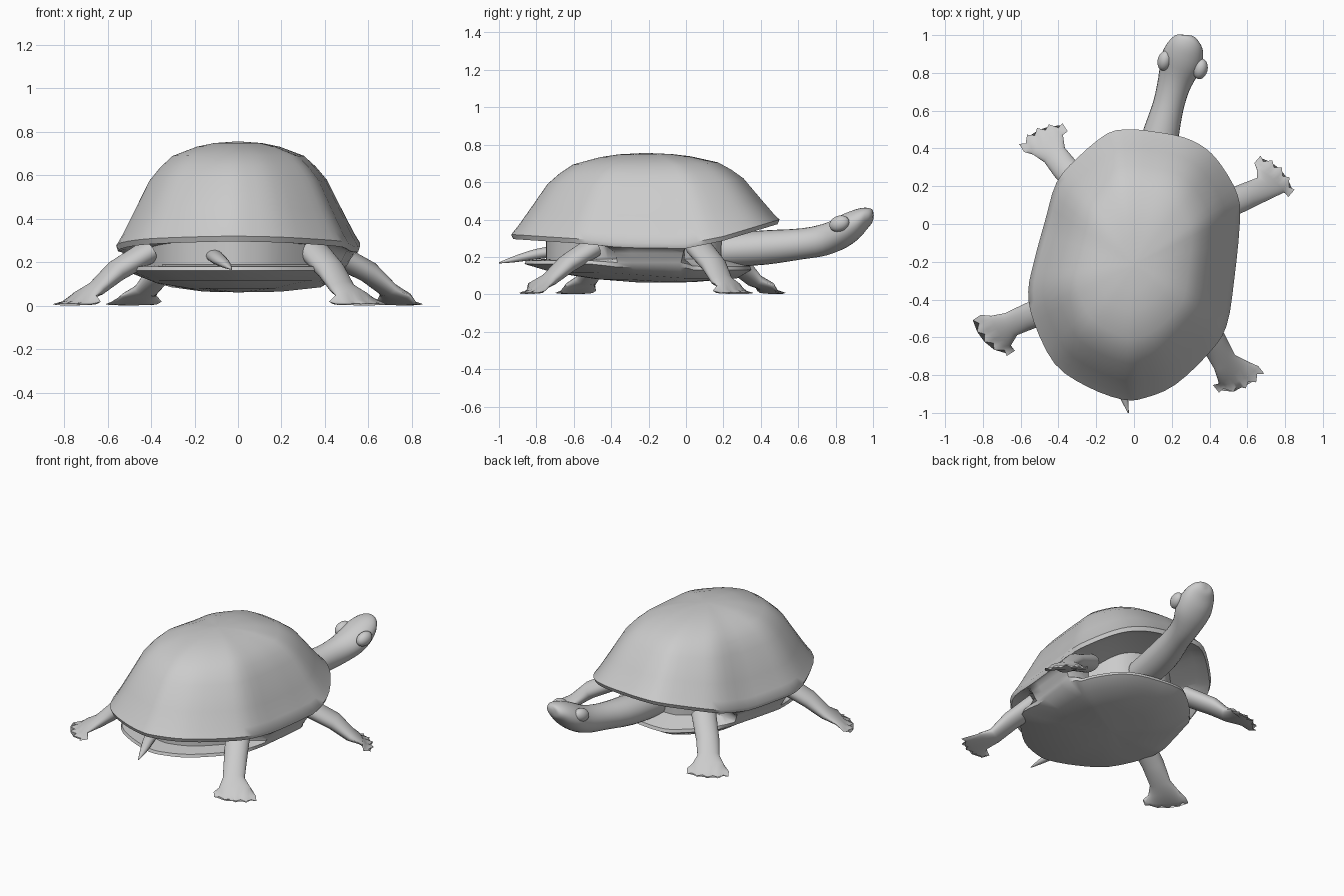
import bpy, bmesh, math
from mathutils import Vector as V

if "Cube" in bpy.data.objects:
    bpy.data.objects.remove(bpy.data.objects["Cube"])


def loft(name, rings, angle=45):
    """Skin equal-length closed rings and cap both ends."""
    bm = bmesh.new()
    rows = [[bm.verts.new(p) for p in r] for r in rings]
    n = len(rows[0])
    for a, b in zip(rows, rows[1:]):
        for i in range(n):
            j = (i + 1) % n
            bm.faces.new((a[i], a[j], b[j], b[i]))
    bm.faces.new(rows[0])
    bm.faces.new(rows[-1])
    bmesh.ops.recalc_face_normals(bm, faces=bm.faces)
    me = bpy.data.meshes.new(name)
    bm.to_mesh(me)
    bm.free()
    ob = bpy.data.objects.new(name, me)
    bpy.context.collection.objects.link(ob)
    smooth(ob, angle)
    return ob


def smooth(ob, angle):
    bpy.ops.object.select_all(action='DESELECT')
    ob.select_set(True)
    bpy.context.view_layer.objects.active = ob
    bpy.ops.object.shade_smooth_by_angle(angle=math.radians(angle))


def interp(x, table):
    for (a, fa), (b, fb) in zip(table, table[1:]):
        if x <= b:
            t = max(0, (x - a) / (b - a))
            return fa + (fb - fa) * t
    return table[-1][1]


def catmull(p, k, closed):
    """Resample a point list with k steps per span."""
    n, out = len(p), []
    get = (lambda i: p[i % n]) if closed else (lambda i: p[min(max(i, 0), n - 1)])
    for i in range(n if closed else n - 1):
        a, b, c, d = (V(get(i + o)) for o in (-1, 0, 1, 2))
        for s in range(k):
            t = s / k
            out.append(.5 * (2 * b + (c - a) * t + (2 * a - 5 * b + 4 * c - d) * t * t
                             + (3 * b - a - 3 * c + d) * t ** 3))
    if not closed:
        out.append(V(p[-1]))
    return out


# shell: one outline drives the dome, the rim, the recess and the belly plate
outline = catmull([(-.02, .5), (-.14, .48), (-.3, .35), (-.41, .22), (-.47, .02), (-.53, -.2),
                   (-.56, -.36), (-.53, -.52), (-.42, -.74), (-.25, -.86), (-.06, -.93), (.06, -.92),
                   (.22, -.85), (.4, -.68), (.49, -.54), (.53, -.3), (.56, 0), (.55, .15),
                   (.47, .3), (.38, .4), (.26, .46), (.1, .49)], 3, True)
C = V((0, -.215))
RIM = [(-.93, .32), (-.55, .295), (-.35, .275), (0, .27), (.2, .31), (.5, .4)]


def shell_ring(fn):
    ring = []
    for p in outline:
        # bridge weight: 1 on the flanks, 0 at the openings
        d = abs(p.y - (-.1 if p.x < 0 else -.2)) if abs(p.x) > .3 else 1
        w = min(1, max(0, (.32 - d) / .12))
        w = w * w * (3 - 2 * w)
        f = interp(p.y, [(-.5, 0), (.1, 1)])
        s, z = fn(interp(p.y, RIM), w, f)
        q = C + (p - C) * s
        ring.append((q.x, q.y, z))
    return ring


def mix(a, b, t):
    return a + (b - a) * t


rings = [shell_ring(lambda r, w, f: (s, r + (.755 - r) * h)) for s, h in
         [(.03, 1), (.2, .985), (.34, .95), (.54, .86), (.64, .75), (.73, .62), (.86, .31), (.95, .1), (1, 0)]]
rings += [shell_ring(fn) for fn in (
    lambda r, w, f: (.985, r - .025),
    lambda r, w, f: (mix(.86, .96, w), r - .03 * w),
    lambda r, w, f: (mix(mix(.74, .6, f), .93, w), mix(r - .02, .22, w)),
    lambda r, w, f: (mix(mix(.74, .6, f), .9, w), .19),
    lambda r, w, f: (mix(mix(.89, .78, f), .875, w), mix(mix(.18, .15, f), .17, w)),
    lambda r, w, f: (mix(mix(.9, .79, f), .86, w), mix(mix(.162, .13, f), .145, w)),
    lambda r, w, f: (.68, mix(.115, .085, f)),
    lambda r, w, f: (.35, mix(.08, .065, f)),
    lambda r, w, f: (.03, .062))]
loft("shell", rings, 50)


# neck, head and tail: elliptical sections (x, y, z, half width, half height)
def tube(name, sections, n=24):
    rows = catmull(sections, 3, False)
    rings = []
    for i, r in enumerate(rows):
        a, b = rows[max(i - 1, 0)], rows[min(i + 1, len(rows) - 1)]
        side = V((b[1] - a[1], a[0] - b[0], 0)).normalized()
        o = V(r[:3])
        rings.append([o + side * math.cos(t) * r[3] + V((0, 0, math.sin(t) * r[4]))
                      for t in (2 * math.pi * k / n for k in range(n))])
    loft(name, rings, 60)


tube("neck_and_head", [(.1, .2, .235, .1, .09), (.13, .42, .25, .1, .092), (.18, .62, .27, .083, .083),
                       (.215, .75, .295, .09, .087), (.248, .85, .34, .112, .092),
                       (.268, .92, .378, .102, .08), (.28, .965, .407, .08, .056),
                       (.288, .99, .42, .05, .036), (.29, 1, .425, .012, .012)])
tube("tail", [(-.11, -.7, .23, .038, .03), (-.09, -.8, .215, .035, .028),
              (-.055, -.91, .19, .022, .018), (-.03, -1, .168, .003, .003)], 12)

# eyes
for side, loc in (("right", (.352, .82, .378)), ("left", (.163, .865, .378))):
    bpy.ops.mesh.primitive_uv_sphere_add(segments=20, ring_count=12, location=loc)
    eye = bpy.context.object
    eye.name = side + "_eye"
    eye.scale = (.038, .056, .042)
    eye.rotation_euler = (math.radians(20), 0, math.radians(-14))
    smooth(eye, 60)


# legs: flattened tube fanning out into a webbed foot with five claws
def leg(name, path, toe_a, toe_b):
    a, b = V((*toe_a, .014)), V((*toe_b, .014))
    toe = (a + b) / 2
    pts = [V(p) for p in path]
    pts.append(mix(pts[-1], V((toe.x, toe.y, .025)), .55))
    axis = [i / 8 for i in range(-8, 9)]
    row = [(l, 1) for l in axis] + [(l, -1) for l in reversed(axis[1:-1])]
    fwd = V((toe.x - pts[-2].x, toe.y - pts[-2].y, 0)).normalized()
    across = V((fwd.y, -fwd.x, 0))
    if (b - a).dot(across) < 0:
        a, b = b, a
    rings = []
    sizes = [(.075, .055), (.07, .05), (.066, .036), (.095, .024)]
    for i, (p, (w, h)) in enumerate(zip(pts, sizes)):
        q0, q1 = pts[max(i - 1, 0)], (pts + [toe])[i + 1]
        d = (q1 - q0).normalized()
        side = V((d.y, -d.x, 0)).normalized()
        up = side.cross(d)
        rings.append([p + side * w * math.sin(l * math.pi / 2)
                      + up * h * s * math.cos(l * math.pi / 2) for l, s in row])
    # webbing edge, then claw tips
    for base, claw, h in ((-.035, 0, .012), (-.012, .028, .004)):
        ring = []
        for l, s in row:
            tip = abs(math.cos(2 * math.pi * l)) ** 2
            ring.append(mix(a, b, (l + 1) / 2) + fwd * (base + claw * tip + .035 * (1 - l * l))
                        + V((0, 0, s * h * (1 - .6 * l * l) - .008 * (h < .01))))
        rings.append(ring)
    loft(name, rings, 60)


leg("front_right_leg", [(.42, .07, .25), (.6, .15, .155), (.69, .19, .075)], (.84, .17), (.66, .35))
leg("front_left_leg", [(-.25, .17, .23), (-.37, .3, .14), (-.42, .365, .075)], (-.6, .41), (-.37, .52))
leg("back_right_leg", [(.35, -.5, .25), (.43, -.64, .16), (.48, -.73, .08)], (.68, -.78), (.44, -.88))
leg("back_left_leg", [(-.41, -.43, .25), (-.56, -.49, .16), (-.65, -.53, .08)], (-.84, -.5), (-.66, -.69))
